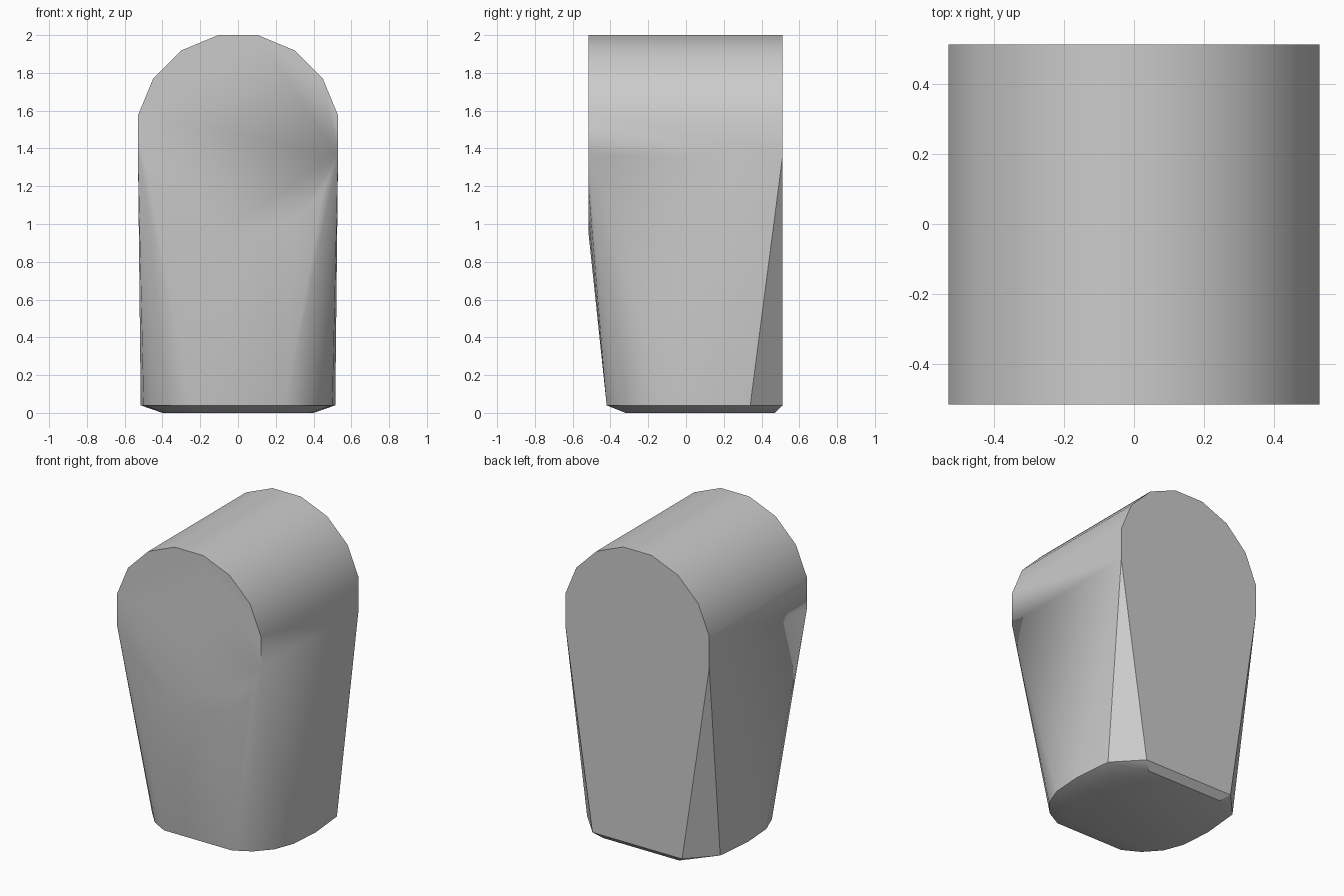
import bpy, bmesh, math

cube = bpy.data.objects.get("Cube")
if cube:
    bpy.data.objects.remove(cube)

grey = bpy.data.materials.new("plain grey")
grey.use_nodes = True
colour = (0.6, 0.6, 0.6, 1)
grey.diffuse_color = colour
grey.node_tree.nodes["Principled BSDF"].inputs["Base Color"].default_value = colour

bm = bmesh.new()

# Rounded top: a horizontal drum running front to back
SIDES, RADIUS, CENTRE_Z = 16, 0.54, 1.47
for y in (-0.515, 0.512):
    for i in range(SIDES):
        a = 2 * math.pi * (i + 0.5) / SIDES
        bm.verts.new((RADIUS * math.cos(a), y, CENTRE_Z + RADIUS * math.sin(a)))

# Foot outline (one half, mirrored) and the smaller sole below it
foot = [(0.25, -0.42), (0.36, -0.36), (0.45, -0.26), (0.5, -0.13),
        (0.515, 0.08), (0.49, 0.34), (0.33, 0.512)]
sole = [(0.18, -0.32), (0.3, -0.26), (0.38, -0.12),
        (0.4, 0.08), (0.39, 0.3), (0.28, 0.47)]
for outline, z in ((foot, 0.04), (sole, 0)):
    for x, y in outline:
        for side in (-1, 1):
            bm.verts.new((side * x, y, z))

# Wrap one tight convex skin around drum and foot
bmesh.ops.convex_hull(bm, input=bm.verts)
bmesh.ops.dissolve_limit(bm, angle_limit=math.radians(0.5),
                         verts=bm.verts, edges=bm.edges)
bmesh.ops.recalc_face_normals(bm, faces=bm.faces)

mesh = bpy.data.meshes.new("rounded_block")
bm.to_mesh(mesh)
bm.free()
mesh.materials.append(grey)
block = bpy.data.objects.new("rounded_block", mesh)
bpy.context.collection.objects.link(block)
bpy.context.view_layer.objects.active = block
block.select_set(True)
bpy.ops.object.shade_smooth_by_angle(angle=math.radians(30))
